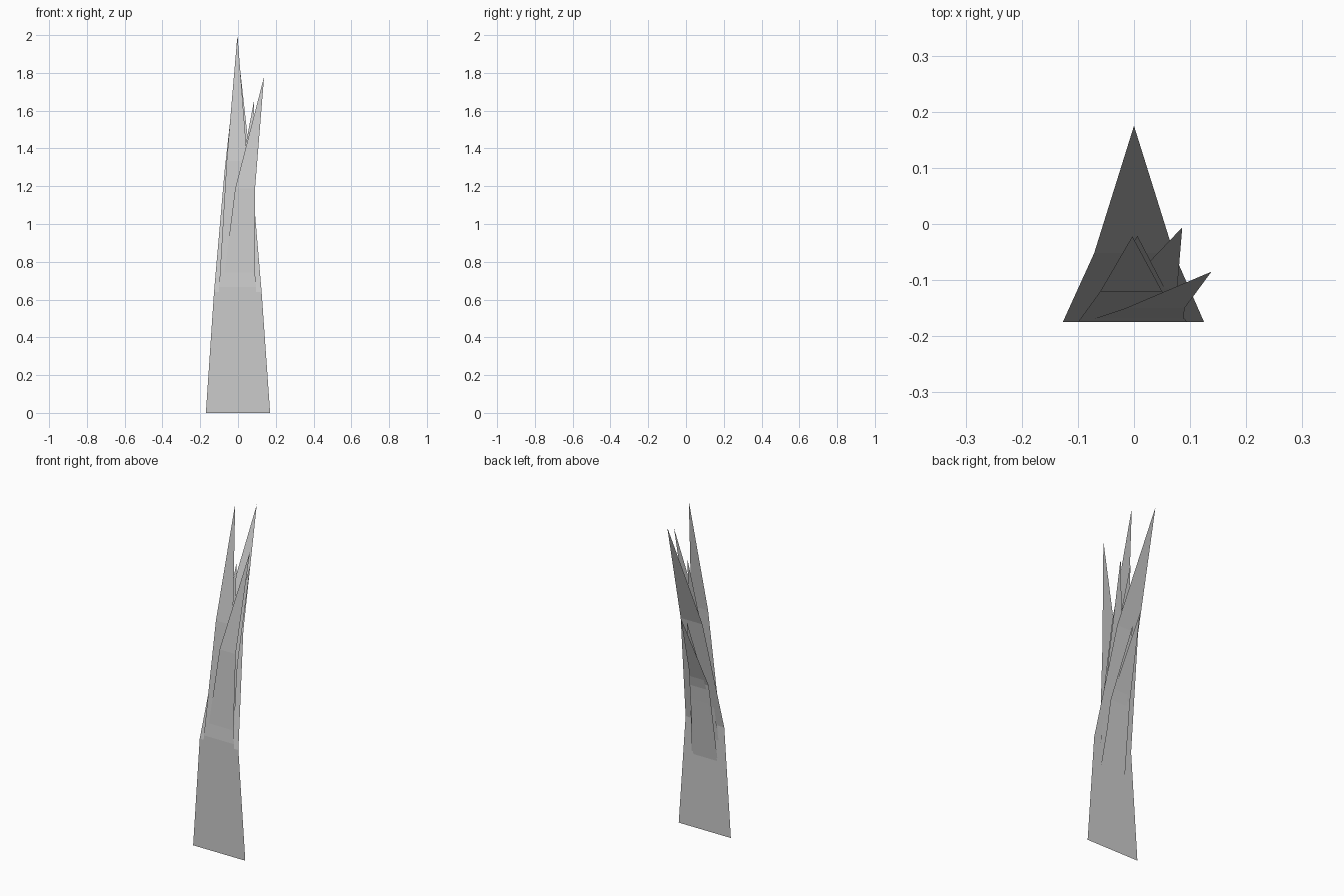
import bpy

Y0 = -0.175  # all blades rise from one line at the front


# One flat-faceted blade: an open sheet of two quads and a pointed tip,
# upright for the first third and then curving backwards.
def blade(name, base, third, kink, kink_y, tip):
    h = tip[2]
    verts = []
    rows = ((base, Y0, 0), (third, Y0, h / 3), (kink, kink_y, h * 2 / 3))
    for (left, right), y, z in rows:
        verts += [(left, y, z), (right, y, z)]
    verts.append(tip)
    faces = [(0, 1, 3, 2), (2, 3, 5, 4), (4, 5, 6)]
    mesh = bpy.data.meshes.new(name)
    mesh.from_pydata(verts, [], faces)
    mesh.update()
    obj = bpy.data.objects.new(name, mesh)
    bpy.context.collection.objects.link(obj)
    return obj


# Widest blade, leaning furthest back
blade("wide_blade", (-0.17, 0.17), (-0.127, 0.125), (-0.071, 0.071), -0.052, (0, 0.175, 1.92))
# Tallest blade
blade("tall_blade", (-0.13, 0.13), (-0.10, 0.095), (-0.06, 0.05), -0.12, (-0.003, -0.022, 2.0))
# Blades swept to the right
blade("right_blade", (-0.12, 0.11), (-0.09, 0.088), (-0.015, 0.09), -0.15, (0.138, -0.085, 1.78))
blade("right_back_blade", (-0.11, 0.11), (-0.08, 0.085), (-0.018, 0.077), -0.115, (0.086, -0.006, 1.66))
# Middle blade
blade("middle_blade", (-0.12, 0.12), (-0.09, 0.09), (-0.05, 0.055), -0.115, (0.006, -0.021, 1.66))
# Short blades at the back
blade("short_back_blade", (-0.11, 0.11), (-0.082, 0.085), (-0.068, 0.05), -0.115, (0, 0.05, 1.34))
blade("short_middle_blade", (-0.11, 0.11), (-0.08, 0.075), (-0.05, 0.06), -0.12, (0, -0.01, 1.29))
